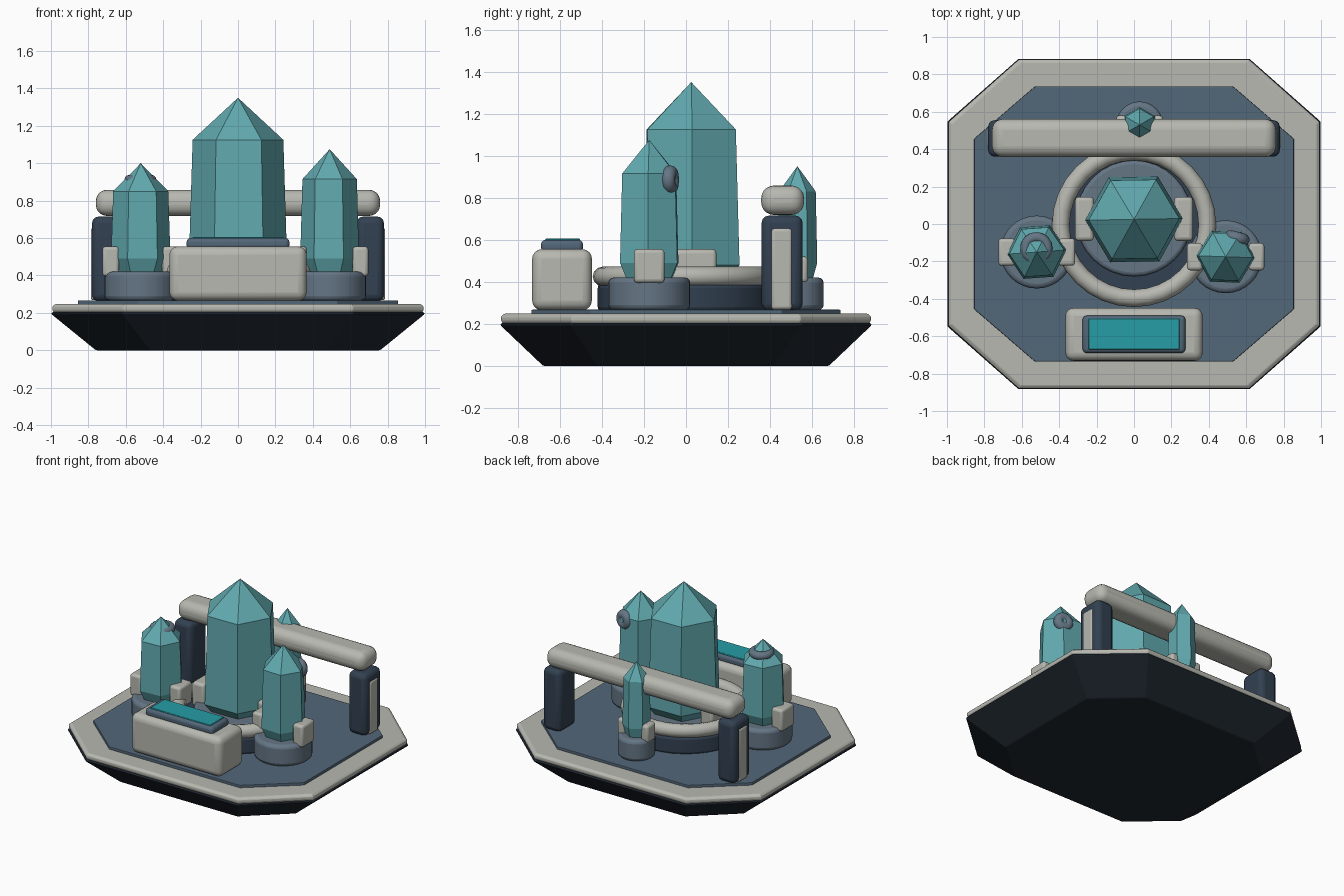
import bpy, bmesh, math

if "Cube" in bpy.data.objects:
    bpy.data.objects.remove(bpy.data.objects["Cube"])

def material(name, rgb):
    m = bpy.data.materials.new(name)
    m.diffuse_color = (*rgb, 1)
    m.use_nodes = True
    m.node_tree.nodes["Principled BSDF"].inputs["Base Color"].default_value = m.diffuse_color
    return m

HULL = material("dark_hull", (0.014, 0.021, 0.031))
NAVY = material("navy_metal", (0.032, 0.052, 0.082))
SLATE = material("slate_metal", (0.085, 0.135, 0.19))
STEEL = material("steel", (0.13, 0.18, 0.235))
PALE = material("pale_shell", (0.48, 0.48, 0.44))
CRYSTAL = material("crystal", (0.12, 0.40, 0.43))
SCREEN = material("screen", (0.02, 0.34, 0.38))


def finish(ob, mat, bevel=0.0, segs=3, smooth=True):
    ob.data.materials.append(mat)
    if bevel:
        mod = ob.modifiers.new("bevel", 'BEVEL')
        mod.width, mod.segments = bevel, segs
        mod.limit_method = 'ANGLE'
    if smooth:
        bpy.ops.object.select_all(action='DESELECT')
        ob.select_set(True)
        bpy.context.view_layer.objects.active = ob
        bpy.ops.object.shade_smooth_by_angle(angle=math.radians(35))
    return ob


def loft(name, rings, mat, bevel=0.0, segs=2, smooth=False):
    """Join closed rings of points; a one-point ring makes a tip."""
    bm = bmesh.new()
    rows = [[bm.verts.new(p) for p in ring] for ring in rings]
    for a, b in zip(rows, rows[1:]):
        n = len(a)
        for i in range(n):
            j = (i + 1) % n
            bm.faces.new((a[i], a[j], b[0]) if len(b) == 1 else (a[i], a[j], b[j], b[i]))
    for row in (rows[0], rows[-1]):
        if len(row) > 1:
            bm.faces.new(row)
    bmesh.ops.recalc_face_normals(bm, faces=bm.faces)
    me = bpy.data.meshes.new(name)
    bm.to_mesh(me)
    bm.free()
    ob = bpy.data.objects.new(name, me)
    bpy.context.collection.objects.link(ob)
    return finish(ob, mat, bevel, segs, smooth)


def box(name, lo, hi, mat, bevel=0.02, segs=3):
    bpy.ops.mesh.primitive_cube_add(size=1, location=[(a + b) / 2 for a, b in zip(lo, hi)])
    ob = bpy.context.object
    ob.name = name
    ob.scale = [b - a for a, b in zip(lo, hi)]
    bpy.ops.object.transform_apply(location=False, rotation=False)
    return finish(ob, mat, bevel, segs)


def disc(name, x, y, r, z0, z1, mat, bevel=0.02):
    bpy.ops.mesh.primitive_cylinder_add(vertices=32, radius=r, depth=z1 - z0,
                                        location=(x, y, (z0 + z1) / 2))
    bpy.context.object.name = name
    return finish(bpy.context.object, mat, bevel)


def ring(name, loc, major, minor, mat, rot=(0, 0, 0)):
    bpy.ops.mesh.primitive_torus_add(location=loc, rotation=rot, major_radius=major,
                                     minor_radius=minor, major_segments=32, minor_segments=12)
    bpy.context.object.name = name
    return finish(bpy.context.object, mat)


def octagon(a, b, ca, cb, z):
    """Half sizes a, b; corners cut at x = ca and y = cb."""
    return [(x, y, z) for x, y in ((a, -cb), (a, cb), (ca, b), (-ca, b),
                                   (-a, cb), (-a, -cb), (-ca, -b), (ca, -b))]


def crystal(name, x, y, r, z0, shoulder, tip, rot=0):
    def hexagon(k, z):
        return [(x + r * k * math.cos(math.radians(60 * i + rot)),
                 y + r * k * math.sin(math.radians(60 * i + rot)), z) for i in range(6)]
    loft(name, [hexagon(0.8, z0), hexagon(1.05, z0 + 0.08),
                hexagon(0.97, shoulder), [(x, y, tip)]], CRYSTAL)


# Platform: tapered hull, pale rim and recessed-colour deck
loft("hull", [octagon(0.76, 0.68, 0.47, 0.42, 0), octagon(1.0, 0.885, 0.62, 0.55, 0.195),
              octagon(0.99, 0.875, 0.615, 0.545, 0.205)], HULL, 0.012)
loft("rim", [octagon(0.985, 0.87, 0.61, 0.54, 0.2), octagon(0.992, 0.88, 0.615, 0.545, 0.215),
             octagon(0.992, 0.88, 0.615, 0.545, 0.235), octagon(0.975, 0.865, 0.605, 0.535, 0.248)],
     PALE, 0.005)
loft("deck", [octagon(0.855, 0.735, 0.53, 0.455, 0.24), octagon(0.855, 0.735, 0.53, 0.455, 0.267)],
     SLATE, 0.004)

# Central pedestal, guard ring and main crystal
disc("pedestal", 0, 0, 0.42, 0.26, 0.39, NAVY)
ring("guard_ring", (0, -0.005, 0.425), 0.392, 0.047, PALE)
disc("main_socket", 0, 0.03, 0.31, 0.36, 0.42, STEEL)
crystal("main_crystal", 0, 0.025, 0.25, 0.40, 1.125, 1.35, 1)
for s, side in ((-1, "left"), (1, "right")):
    x0, x1 = sorted((s * 0.215, s * 0.315))
    box(f"main_clamp_{side}", (x0, -0.09, 0.36), (x1, 0.145, 0.555), PALE)

# Small crystals: socket, gem and a pair of clamps each
# name, x, y, r, shoulder, tip, turn, socket r, clamp offset, clamp half width, clamp half depth, clamp top
small = [("left", -0.52, -0.15, 0.152, 0.85, 1.00, 4, 0.195, 0.16, 0.045, 0.073, 0.555),
         ("right", 0.49, -0.175, 0.150, 0.915, 1.075, -2, 0.195, 0.165, 0.042, 0.073, 0.555),
         ("back", 0.03, 0.53, 0.090, 0.83, 0.95, 30, 0.125, 0.095, 0.03, 0.05, 0.52)]
for n, x, y, r, sh, tip, turn, sr, off, hw, hd, top in small:
    disc(f"{n}_socket", x, y, sr, 0.265, 0.42, STEEL, 0.025)
    crystal(f"{n}_crystal", x, y, r, 0.41, sh, tip, turn)
    for s, side in ((-1, "outer"), (1, "inner")):
        cx = x + s * off
        box(f"{n}_clamp_{side}", (cx - hw, y - hd, 0.395), (cx + hw, y + hd, top), PALE, 0.018)

# Metal rings lodged in the side crystals
ring("left_crystal_ring", (-0.522, -0.13, 0.91), 0.058, 0.028, STEEL)
ring("right_crystal_ring", (0.55, -0.075, 0.885), 0.036, 0.033, STEEL,
     (math.radians(90), 0, math.radians(-15)))

# Rear gantry: two posts with side panels, carrying a rounded bar
for s, side in ((-1, "left"), (1, "right")):
    x0, x1 = sorted((s * 0.635, s * 0.78))
    box(f"post_{side}", (x0, 0.36, 0.262), (x1, 0.555, 0.715), NAVY, 0.035)
    x0, x1 = sorted((s * 0.75, s * 0.787))
    box(f"post_panel_{side}", (x0, 0.405, 0.268), (x1, 0.505, 0.655), PALE, 0.015)
box("gantry_bar", (-0.76, 0.358, 0.718), (0.76, 0.562, 0.858), PALE, 0.06, 5)

# Front console with framed screen
box("console", (-0.367, -0.732, 0.265), (0.367, -0.448, 0.555), PALE, 0.045, 4)
box("screen_frame", (-0.275, -0.69, 0.54), (0.275, -0.49, 0.6), SLATE, 0.022)
box("screen", (-0.243, -0.67, 0.59), (0.243, -0.505, 0.605), SCREEN, 0.003, 1)
